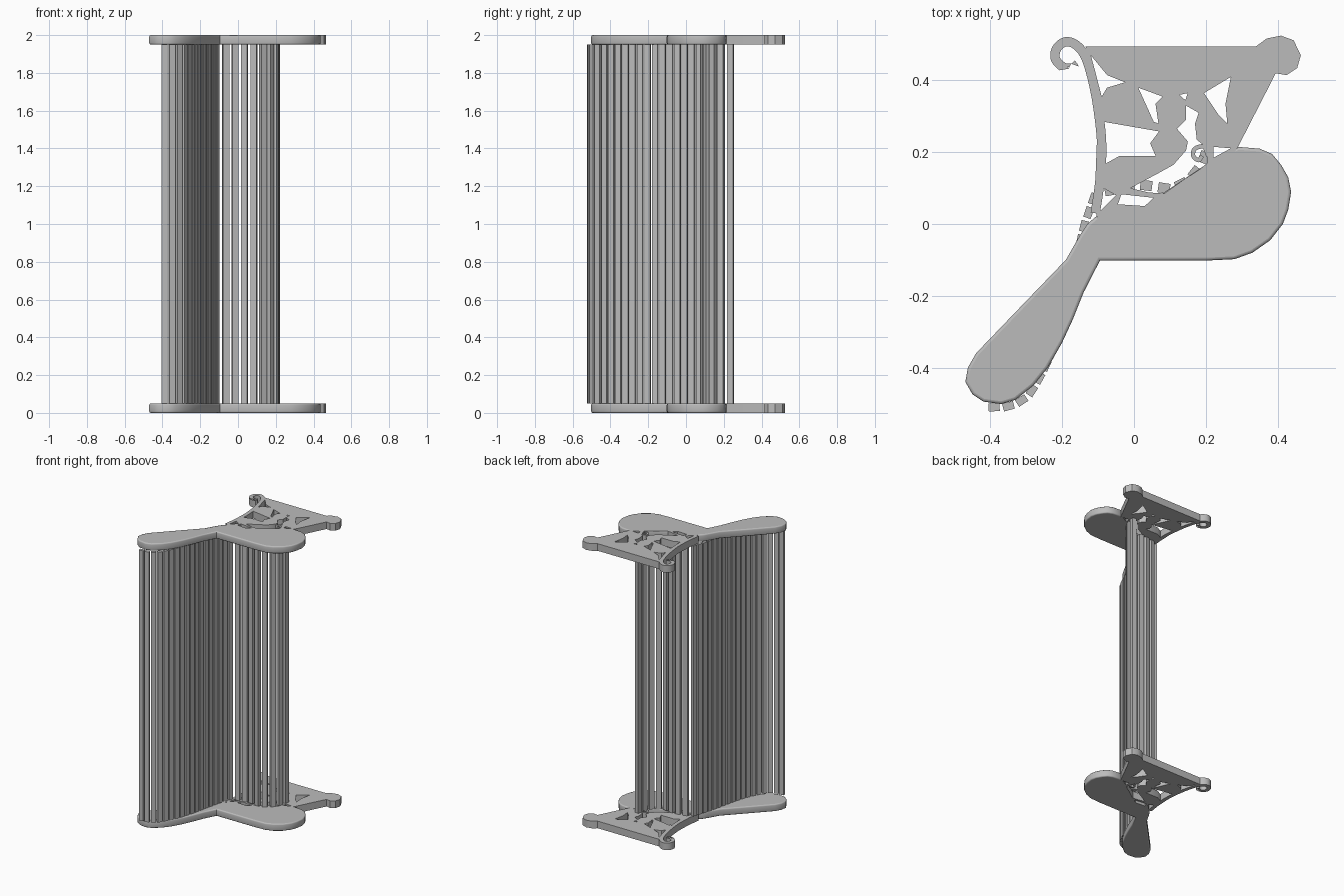
import bpy
from mathutils import Vector

cube = bpy.data.objects.get("Cube")
if cube:
    bpy.data.objects.remove(cube, do_unlink=True)

grey = bpy.data.materials.new("plain grey")
grey.use_nodes = True
COLOUR = (0.5, 0.5, 0.5, 1)
grey.diffuse_color = COLOUR
grey.node_tree.nodes["Principled BSDF"].inputs["Base Color"].default_value = COLOUR

THICK = 0.05


def smooth_path(points, steps=5):
    """Catmull-Rom samples through the points."""
    p = [Vector(q) for q in points]
    p = [2 * p[0] - p[1]] + p + [2 * p[-1] - p[-2]]
    out = []
    for a, b, c, d in zip(p, p[1:], p[2:], p[3:]):
        for i in range(steps):
            t = i / steps
            out.append(0.5 * (2 * b + (c - a) * t + (2 * a - 5 * b + 4 * c - d) * t * t
                              + (3 * b - a - 3 * c + d) * t ** 3))
    return out + [p[-2]]


def ribbon(points, width):
    """Outline of a strip that follows a path."""
    path = smooth_path(points)
    left, right = [], []
    for i, q in enumerate(path):
        t = (path[min(i + 1, len(path) - 1)] - path[max(i - 1, 0)]).normalized()
        n = Vector((-t.y, t.x)) * width / 2
        left.append(q + n)
        right.append(q - n)
    return left + right[::-1]


def plate(name, loops, z, round_edge=0.0):
    """Flat plate from an outline and holes."""
    curve = bpy.data.curves.new(name, "CURVE")
    curve.dimensions = "2D"
    curve.fill_mode = "BOTH"
    curve.extrude = THICK / 2 - round_edge
    curve.bevel_depth = round_edge
    curve.bevel_resolution = 2
    curve.offset = -round_edge
    for loop in loops:
        s = curve.splines.new("POLY")
        s.points.add(len(loop) - 1)
        for pt, q in zip(s.points, loop):
            pt.co = (q[0], q[1], 0, 1)
        s.use_cyclic_u = True
    tmp = bpy.data.objects.new(name + "_tmp", curve)
    bpy.context.collection.objects.link(tmp)
    dg = bpy.context.evaluated_depsgraph_get()
    mesh = bpy.data.meshes.new_from_object(tmp.evaluated_get(dg))
    bpy.data.objects.remove(tmp, do_unlink=True)
    mesh.materials.clear()
    finish(name, mesh, (0, 0, z))


def finish(name, mesh, location, angle=0.0, smooth=True):
    ob = bpy.data.objects.new(name, mesh)
    ob.location = location
    ob.rotation_euler.z = angle
    bpy.context.collection.objects.link(ob)
    mesh.materials.append(grey)
    if smooth:
        bpy.ops.object.select_all(action="DESELECT")
        ob.select_set(True)
        bpy.context.view_layer.objects.active = ob
        bpy.ops.object.shade_smooth_by_angle(angle=0.6)


# Solid side panel: back support and arm
side = [(-.095, -.102), (.2, -.102), (.28, -.098), (.33, -.08), (.38, -.045), (.415, 0),
        (.43, .04), (.438, .09), (.43, .13), (.41, .165), (.385, .195), (.35, .21),
        (.29, .215), (.21, .172), (.06, .072), (.03, .046), (-.05, .052), (-.095, .03),
        (-.13, 0), (-.15, -.03), (-.19, -.1), (-.32, -.235), (-.44, -.36), (-.463, -.4),
        (-.47, -.44), (-.45, -.475), (-.42, -.495), (-.37, -.502), (-.33, -.49),
        (-.28, -.45), (-.24, -.4), (-.2, -.33), (-.17, -.265), (-.14, -.19)]

# Leg panel outline with its round foot, then the openings
leg = [(-.135, .495), (.34, .495), (.37, .517), (.41, .525), (.445, .512), (.465, .47),
       (.455, .435), (.425, .415), (.395, .42), (.29, .215), (.25, .15), (.1, .03),
       (-.1, 0), (-.11, .06), (-.1, .32), (-.125, .45)]
openings = [
    [(-.12, .47), (-.075, .415), (-.025, .395), (-.075, .38), (-.09, .355)],
    [(-.085, .285), (.07, .258), (.045, .225), (.06, .19), (-.04, .19), (-.085, .165)],
    [(.012, .38), (.08, .355), (.06, .335), (.068, .28), (.055, .285)],
    [(.127, .36), (.15, .365), (.143, .345)],
    [(.195, .365), (.27, .41), (.255, .335), (.26, .28), (.235, .305)],
    [(.145, .33), (.145, .29), (.12, .265), (.15, .23), (.145, .205), (.11, .165),
     (.065, .14), (-.01, .1), (.04, .088), (.085, .085), (.14, .125), (.18, .15),
     (.205, .17), (.2, .215), (.175, .235), (.17, .28), (.18, .31)],
    [(.222, .215), (.27, .211), (.222, .185)],
    [(-.095, .035), (-.05, .08), (-.085, .1)],
    [(-.045, .055), (-.035, .083), (.055, .073), (.03, .05)]]

# Curled rear leg and small seat curl
scroll = [(-.175, .447), (-.168, .436), (-.195, .436), (-.219, .46), (-.215, .49),
          (-.19, .508), (-.16, .498), (-.135, .465), (-.115, .4), (-.1, .32),
          (-.09, .22), (-.095, .12), (-.108, .03)]
curl = [(.19, .19), (.18, .178), (.165, .19), (.17, .21), (.195, .215), (.207, .19)]

for level, z in (("lower", THICK / 2), ("upper", 2 - THICK / 2)):
    plate(level + "_side_panel", [side], z, 0.008)
    plate(level + "_leg_panel", [leg] + openings, z)
    plate(level + "_rear_scroll", [ribbon(scroll, .026)], z)
    plate(level + "_seat_curl", [ribbon(curl, .012)], z)


def slats(name, points, count, width, depth):
    """Long bars spaced evenly along a path."""
    path = smooth_path(points, 12)
    lengths = [0]
    for a, b in zip(path, path[1:]):
        lengths.append(lengths[-1] + (b - a).length)
    for k in range(count):
        d = lengths[-1] * k / (count - 1)
        i = max(j for j in range(len(path) - 1) if lengths[j] <= d)
        seg = path[i + 1] - path[i]
        pos = path[i] + seg.normalized() * (d - lengths[i])
        bpy.ops.mesh.primitive_cube_add(size=1)
        ob = bpy.context.object
        ob.name = f"{name}_{k + 1}"
        ob.location = (pos.x, pos.y, 1)
        ob.scale = (width, depth, 2 - 2 * THICK)
        ob.rotation_euler.z = Vector((1, 0)).angle_signed(seg) * -1
        ob.data.materials.append(grey)


slats("back_slat", [(-.39, -.511), (-.35, -.508), (-.313, -.492), (-.283, -.462),
                    (-.235, -.37), (-.2, -.27), (-.17, -.14), (-.14, -.01),
                    (-.127, .03), (-.113, .07)], 18, .031, .022)
slats("seat_slat", [(-.065, .094), (.01, .108), (.06, .104), (.102, .1), (.147, .12),
                    (.177, .152), (.197, .19), (.205, .235)], 8, .033, .028)
